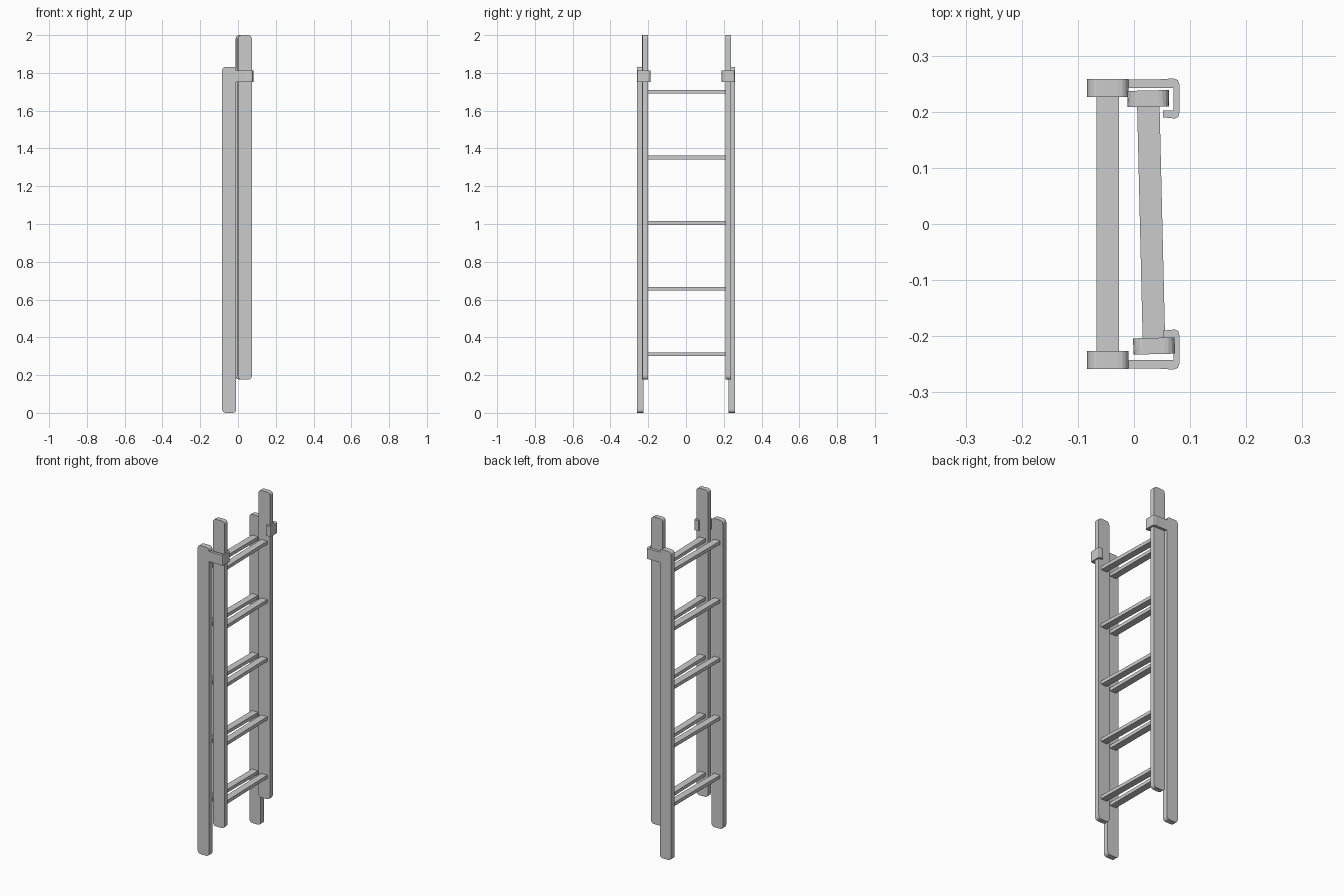
import bpy, bmesh, math
from mathutils import Matrix

if "Cube" in bpy.data.objects:
    bpy.data.objects.remove(bpy.data.objects["Cube"])

RUNG_Z = [0.31 + i * 0.3475 for i in range(5)]


def finish(bm, name, xf):
    bm.transform(xf)
    bmesh.ops.recalc_face_normals(bm, faces=bm.faces)
    me = bpy.data.meshes.new(name)
    bm.to_mesh(me)
    bm.free()
    ob = bpy.data.objects.new(name, me)
    bpy.context.collection.objects.link(ob)
    return ob


def box(name, size, loc, xf, axis=None, radius=0.0, segments=3):
    """Box whose edges parallel to the given axis are rounded."""
    bm = bmesh.new()
    bmesh.ops.create_cube(bm, size=1, matrix=Matrix.Translation(loc) @ Matrix.Diagonal((*size, 1)))
    if axis is not None:
        edges = [e for e in bm.edges
                 if abs(e.verts[0].co[axis] - e.verts[1].co[axis]) > 1e-5]
        bmesh.ops.bevel(bm, geom=edges, offset=radius, segments=segments,
                        profile=0.5, affect='EDGES')
    return finish(bm, name, xf)


def section(name, xf, outer, thick, z0, z1):
    """One ladder section: two rails and five rungs, centred on its local axis."""
    for side, s in (("left", -1), ("right", 1)):
        box(f"{name}_rail_{side}", (0.074, thick, z1 - z0),
            (0, s * (outer - thick / 2), (z0 + z1) / 2), xf, 1, 0.018, 4)
    for i, z in enumerate(RUNG_Z):
        box(f"{name}_rung_{i + 1}", (0.04, 2 * (outer - thick) + 0.01, 0.02),
            (0, 0, z), xf)


# Fixed section, and the sliding section that sits slightly askew
section("fixed", Matrix.Translation((-0.0465, 0, 0)), 0.2585, 0.0325, 0.0, 1.832)
section("sliding", Matrix.Translation((0.0305, 0.003, 0)) @ Matrix.Rotation(0.0237, 4, 'Z'),
        0.235, 0.029, 0.177, 2.0)

# Hooked guide brackets wrapping around the sliding rails
HOOK = [(-0.02, 0.2575), (0.04, 0.2575), (0.07, 0.2595), (0.078, 0.2565),
        (0.081, 0.249), (0.081, 0.199), (0.079, 0.191), (0.073, 0.188),
        (0.052, 0.190), (0.052, 0.202), (0.0705, 0.202), (0.0705, 0.242),
        (0.04, 0.242), (-0.02, 0.243)]
for side, s in (("left", -1), ("right", 1)):
    bm = bmesh.new()
    face = bm.faces.new([bm.verts.new((x, s * y, 1.751)) for x, y in HOOK])
    ext = bmesh.ops.extrude_face_region(bm, geom=[face])
    bmesh.ops.translate(bm, vec=(0, 0, 0.061),
                        verts=[v for v in ext["geom"] if isinstance(v, bmesh.types.BMVert)])
    finish(bm, f"guide_bracket_{side}", Matrix.Identity(4))
